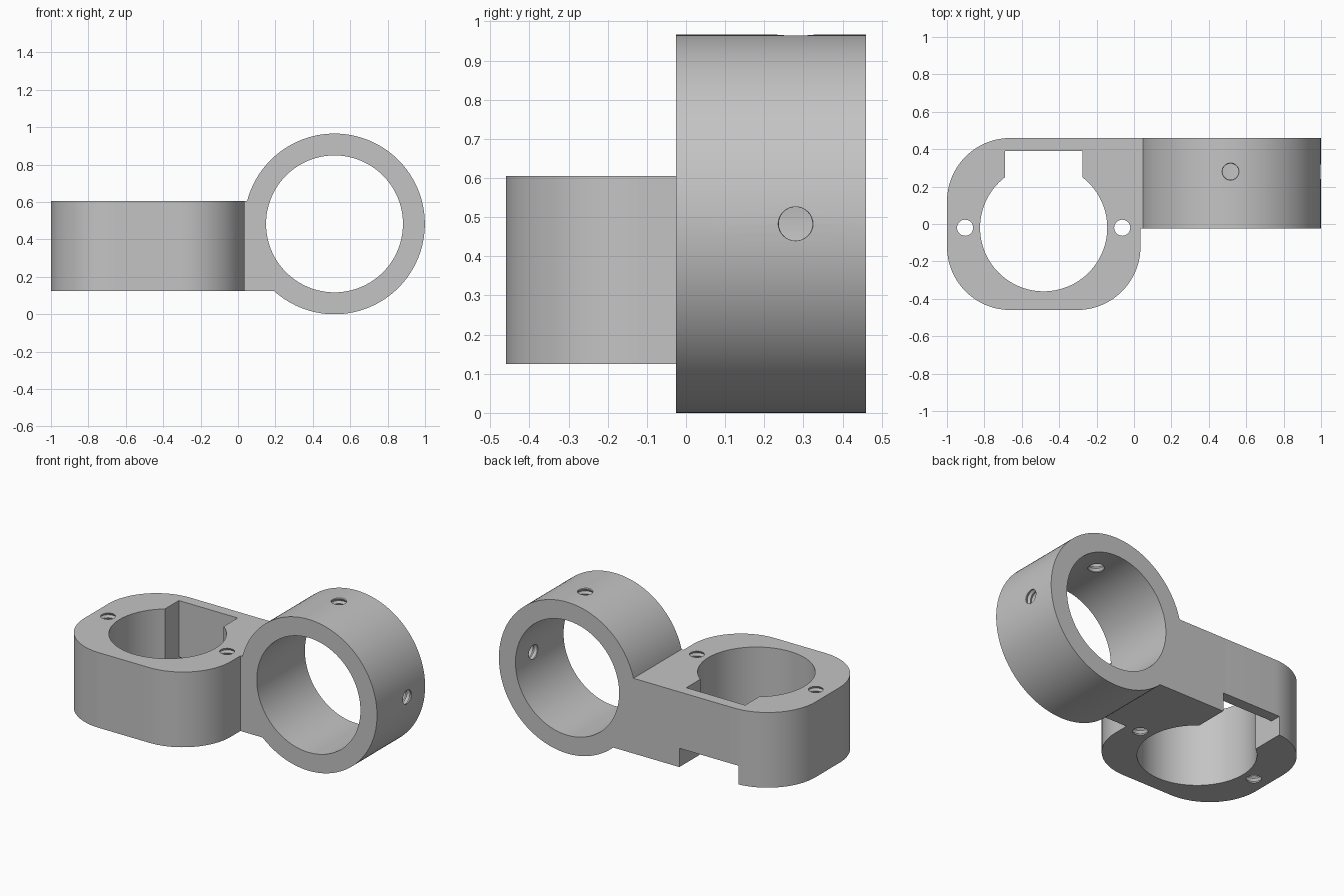
import bpy, bmesh, math
from mathutils import Matrix, Vector

cube = bpy.data.objects.get("Cube")
if cube:
    bpy.data.objects.remove(cube, do_unlink=True)

# Main dimensions
BACK, FRONT = 0.46, -0.46
LOW, HIGH = 0.125, 0.605
RING_FRONT = -0.025
RING_X, RING_Z, RING_R, BORE_R = 0.516, 0.483, 0.483, 0.366
BLOCK_L, BLOCK_R, CORNER = -1.0, 0.035, 0.34
SOCKET_X, SOCKET_Y, SOCKET_R = -0.483, -0.02, 0.34
SCREW_R, SCREW_Y = 0.043, 0.28

grey = bpy.data.materials.new("machined grey")
grey.use_nodes = True
colour = (0.55, 0.55, 0.55, 1)
grey.diffuse_color = colour
grey.node_tree.nodes["Principled BSDF"].inputs["Base Color"].default_value = colour


def finish(name, bm):
    bmesh.ops.recalc_face_normals(bm, faces=bm.faces[:])
    mesh = bpy.data.meshes.new(name)
    bm.to_mesh(mesh)
    bm.free()
    obj = bpy.data.objects.new(name, mesh)
    bpy.context.collection.objects.link(obj)
    mesh.materials.append(grey)
    return obj


def prism(name, outline, z0, z1):
    bm = bmesh.new()
    face = bm.faces.new([bm.verts.new((x, y, z0)) for x, y in outline])
    ext = bmesh.ops.extrude_face_region(bm, geom=[face])["geom"]
    bmesh.ops.translate(bm, vec=(0, 0, z1 - z0),
                        verts=[v for v in ext if isinstance(v, bmesh.types.BMVert)])
    return finish(name, bm)


def box(name, x0, x1, y0, y1, z0, z1):
    return prism(name, [(x0, y0), (x1, y0), (x1, y1), (x0, y1)], z0, z1)


def lathe(name, profile, start, axis, sides):
    """Solid of revolution; profile is (radius, distance along axis)."""
    bm = bmesh.new()
    rings = [[bm.verts.new((r * math.cos(math.tau * i / sides),
                            r * math.sin(math.tau * i / sides), d))
              for i in range(sides)] for r, d in profile]
    for a, b in zip(rings, rings[1:]):
        for i in range(sides):
            j = (i + 1) % sides
            bm.faces.new((a[i], a[j], b[j], b[i]))
    bm.faces.new(rings[0])
    bm.faces.new(rings[-1])
    turn = Vector((0, 0, 1)).rotation_difference(Vector(axis)).to_matrix().to_4x4()
    bmesh.ops.transform(bm, matrix=Matrix.Translation(start) @ turn, verts=bm.verts[:])
    return finish(name, bm)


def cylinder(name, radius, start, axis, length, sides=128):
    return lathe(name, [(radius, 0), (radius, length)], start, axis, sides)


def threaded(name, start, axis, length, pitch=0.03):
    """Screw-hole cutter with V-shaped thread grooves."""
    profile = [(SCREW_R, 0)]
    for k in range(round(length / pitch)):
        profile += [(SCREW_R + 0.009, (k + 0.5) * pitch), (SCREW_R, (k + 1) * pitch)]
    return lathe(name, profile, start, axis, 32)


def combine(target, tool, operation):
    mod = target.modifiers.new(operation.lower(), "BOOLEAN")
    mod.operation, mod.object, mod.solver = operation, tool, "EXACT"
    bpy.context.view_layer.objects.active = target
    bpy.ops.object.modifier_apply(modifier=mod.name)
    bpy.data.objects.remove(tool, do_unlink=True)


# Rounded clamp block
outline = []
steps = 24
for q, (cx, cy) in enumerate([(BLOCK_R - CORNER, BACK - CORNER), (BLOCK_L + CORNER, BACK - CORNER),
                              (BLOCK_L + CORNER, FRONT + CORNER), (BLOCK_R - CORNER, FRONT + CORNER)]):
    for i in range(steps + 1):
        a = math.pi / 2 * (q + i / steps)
        outline.append((cx + CORNER * math.cos(a), cy + CORNER * math.sin(a)))
bracket = prism("bracket_body", outline, LOW, HIGH)

# Bridge and upright ring
combine(bracket, box("bridge", -0.3, 0.3, RING_FRONT, BACK, LOW, HIGH), "UNION")
combine(bracket, cylinder("ring", RING_R, (RING_X, RING_FRONT, RING_Z), (0, 1, 0),
                          BACK - RING_FRONT), "UNION")

# Ring bore, round socket, rear slot and low notch through the back wall
slot = (SOCKET_X - 0.208, SOCKET_X + 0.208)
for cutter in (
    cylinder("ring_bore", BORE_R, (RING_X, -0.2, RING_Z), (0, 1, 0), 0.9),
    cylinder("socket", SOCKET_R, (SOCKET_X, SOCKET_Y, 0), (0, 0, 1), 0.8),
    box("rear_slot", *slot, 0.0, 0.39, 0, 0.8),
    box("low_notch", *slot, 0.1, 0.6, 0, 0.245),
    # Threaded screw holes
    threaded("outer_screw", (SOCKET_X - 0.42, SOCKET_Y, LOW - 0.03), (0, 0, 1), 0.54),
    threaded("inner_screw", (SOCKET_X + 0.42, SOCKET_Y, LOW - 0.03), (0, 0, 1), 0.54),
    threaded("top_screw", (RING_X, SCREW_Y, 0.78), (0, 0, 1), 0.24),
    threaded("side_screw", (RING_X + 0.3, SCREW_Y, RING_Z), (1, 0, 0), 0.24),
):
    combine(bracket, cutter, "DIFFERENCE")

# One clean material slot and smooth curved walls
bracket.data.materials.clear()
bracket.data.materials.append(grey)
for face in bracket.data.polygons:
    face.material_index = 0
bpy.ops.object.select_all(action="DESELECT")
bracket.select_set(True)
bpy.context.view_layer.objects.active = bracket
bpy.ops.object.shade_smooth_by_angle(angle=math.radians(30))
